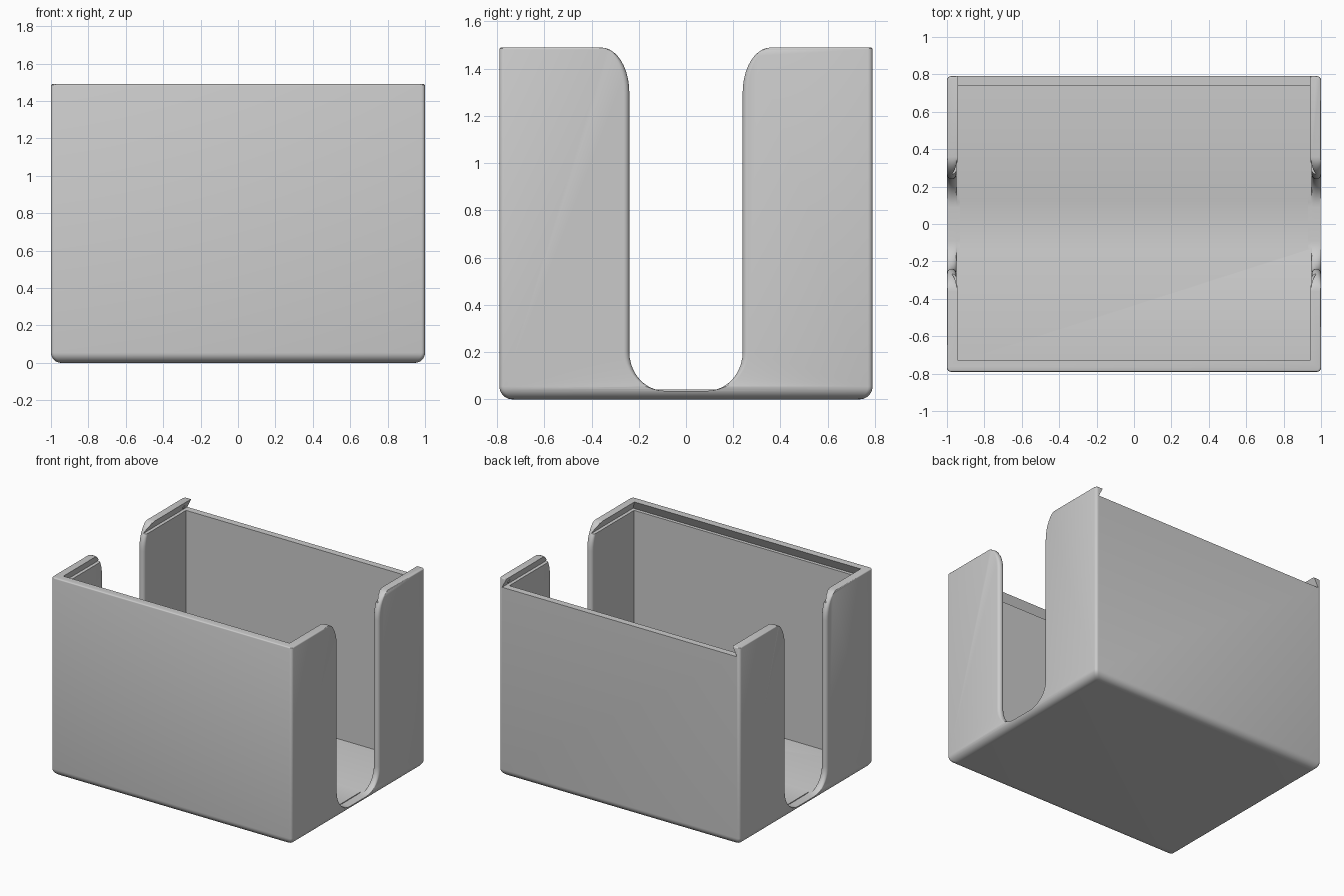
import bpy
import bmesh
from math import sin, cos, pi

HX, HY, TOP = 1.0, 0.79, 1.49      # outer half width, half depth, height
LEDGE = 1.42                       # height of the lid groove floor

default = bpy.data.objects.get("Cube")
if default:
    bpy.data.objects.remove(default, do_unlink=True)

grey = bpy.data.materials.new("grey plastic")
grey.use_nodes = True
colour = (0.6, 0.6, 0.6, 1)
grey.diffuse_color = colour
grey.node_tree.nodes["Principled BSDF"].inputs["Base Color"].default_value = colour


def loft(name, rings):
    """Closed solid through a stack of rings with equal point counts."""
    bm = bmesh.new()
    loops = [[bm.verts.new(p) for p in ring] for ring in rings]
    n = len(loops[0])
    for a, b in zip(loops, loops[1:]):
        for i in range(n):
            j = (i + 1) % n
            bm.faces.new((a[i], a[j], b[j], b[i]))
    bm.faces.new(loops[0][::-1])
    bm.faces.new(loops[-1])
    bmesh.ops.recalc_face_normals(bm, faces=bm.faces)
    mesh = bpy.data.meshes.new(name)
    bm.to_mesh(mesh)
    bm.free()
    obj = bpy.data.objects.new(name, mesh)
    bpy.context.collection.objects.link(obj)
    mesh.materials.append(grey)
    return obj


def rounded_rect(inset, z, r=0.02, steps=4):
    pts = []
    for k, (sx, sy) in enumerate([(1, 1), (-1, 1), (-1, -1), (1, -1)]):
        for s in range(steps + 1):
            a = (k + s / steps) * pi / 2
            pts.append((sx * (HX - inset - r) + r * cos(a),
                        sy * (HY - inset - r) + r * sin(a), z))
    return pts


def rect(x, y0, y1, z):
    return [(-x, y0, z), (x, y0, z), (x, y1, z), (-x, y1, z)]


def cut(target, cutter):
    cutter.hide_render = True
    mod = target.modifiers.new("cut", 'BOOLEAN')
    mod.operation, mod.solver, mod.object = 'DIFFERENCE', 'EXACT', cutter
    bpy.context.view_layer.objects.active = target
    bpy.ops.object.modifier_apply(modifier=mod.name)
    bpy.data.objects.remove(cutter, do_unlink=True)


# Outer body with a rounded base and a slightly softened rim
R, T = 0.055, 0.008
rings = [rounded_rect(R * (1 - sin(a)), R * (1 - cos(a)))
         for a in [i * pi / 16 for i in range(9)]]
rings += [rounded_rect(T * (1 - cos(a)), TOP - T * (1 - sin(a)))
          for a in [i * pi / 6 for i in range(4)]]
box = loft("card_box", rings)

# Inner cavity, then the undercut lid groove that runs out through the back
cut(box, loft("cavity_cutter", [rect(0.95, -0.74, 0.74, z) for z in (0.042, 1.45)]))
cut(box, loft("groove_cutter", [rect(0.975, -0.765, 1, LEDGE),
                                rect(0.935, -0.725, 1, 1.5)]))

# Half outline of the finger slot: (y, z, sideways flare)
N = 10
half = []
for i in range(N + 1):
    a = i / N * pi / 2
    half.append((0.09 + 0.15 * sin(a), 0.201 - 0.165 * cos(a), sin(a)))
for i in range(N + 1):
    a = i / N * pi / 2
    half.append((0.36 - 0.12 * cos(a), 1.30 + 0.19 * sin(a), cos(a)))
half.append((0.36, 1.6, 0))


def slot_ring(x, flare):
    right = [(x, y + flare * f, z) for y, z, f in half]
    return right + [(x, -y, z) for x, y, z in reversed(right)]


# Finger slots with rounded edges on both side walls
F = 0.024
arc = [i * pi / 12 for i in range(7)]
profile = [(0.93, F)] + [(0.95 + F * (1 - cos(a)), F * (1 - sin(a))) for a in arc]
profile += [(1 - F * (1 - sin(a)), F * (1 - cos(a))) for a in arc] + [(1.05, F)]
for side in (1, -1):
    cut(box, loft("slot_cutter", [slot_ring(side * x, f) for x, f in profile]))

# Small lid catches near the open end of the groove
for side, label in ((1, "left"), (-1, "right")):
    bpy.ops.mesh.primitive_uv_sphere_add(segments=12, ring_count=8, radius=0.014,
                                         location=(side * 0.967, 0.73, 1.45))
    catch = bpy.context.object
    catch.name = label + "_lid_catch"
    catch.data.materials.append(grey)
    bpy.ops.object.shade_smooth()

bpy.ops.object.select_all(action='DESELECT')
box.select_set(True)
bpy.context.view_layer.objects.active = box
bpy.ops.object.shade_smooth_by_angle(angle=pi / 6)
